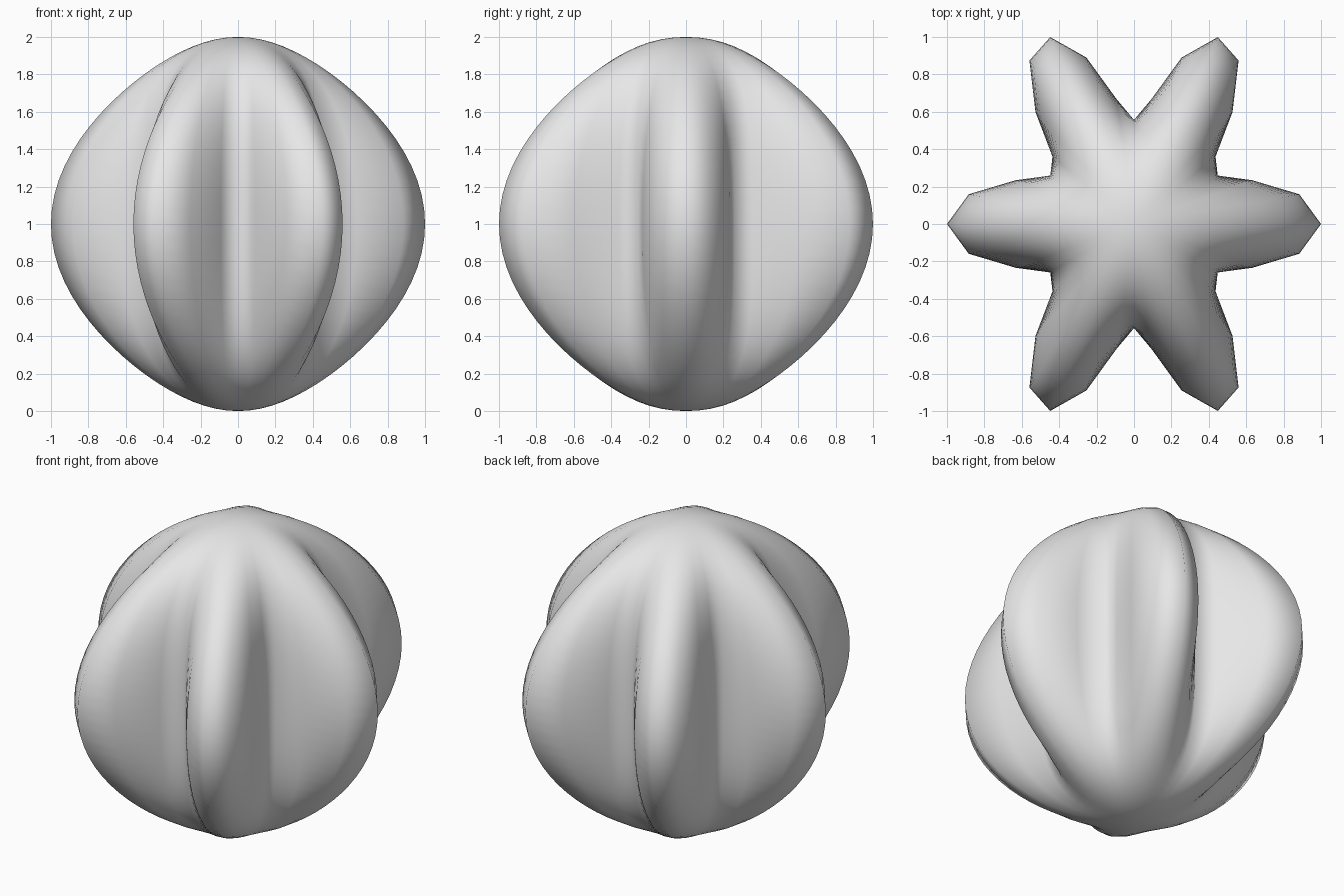
import bpy, bmesh, math

if "Cube" in bpy.data.objects:
    bpy.data.objects.remove(bpy.data.objects["Cube"])

SEGMENTS, RINGS = 40, 40     # around the axis, pole to pole
RIBS = 6
MEAN, WAVE = 0.745, 0.255    # rib wave radius at the equator
Y_STRETCH = 1.136            # evens out depth and width


def body_point(ring, seg):
    phi = math.pi * ring / RINGS
    theta = math.tau * seg / SEGMENTS
    s = math.sin(phi)
    # ribs fade out towards both poles
    r = s * (MEAN + WAVE * s * s * math.cos(RIBS * theta))
    return (r * math.cos(theta), r * math.sin(theta) * Y_STRETCH, 1 + math.cos(phi))


# Ribbed body: rings of points closed by a pole at each end
bm = bmesh.new()
top = bm.verts.new((0, 0, 2))
bottom = bm.verts.new((0, 0, 0))
rings = [[bm.verts.new(body_point(i, j)) for j in range(SEGMENTS)]
         for i in range(1, RINGS)]
for j in range(SEGMENTS):
    k = (j + 1) % SEGMENTS
    bm.faces.new((top, rings[0][j], rings[0][k]))
    bm.faces.new((bottom, rings[-1][k], rings[-1][j]))
    for a, b in zip(rings, rings[1:]):
        bm.faces.new((a[j], b[j], b[k], a[k]))
for f in bm.faces:
    f.smooth = True

mesh = bpy.data.meshes.new("ribbed_body")
bm.to_mesh(mesh)
bm.free()

grey = bpy.data.materials.new("light grey")
grey.diffuse_color = (0.8, 0.8, 0.8, 1)
grey.use_nodes = True
grey.node_tree.nodes["Principled BSDF"].inputs["Base Color"].default_value = grey.diffuse_color
mesh.materials.append(grey)
body = bpy.data.objects.new("ribbed_body", mesh)
bpy.context.collection.objects.link(body)
